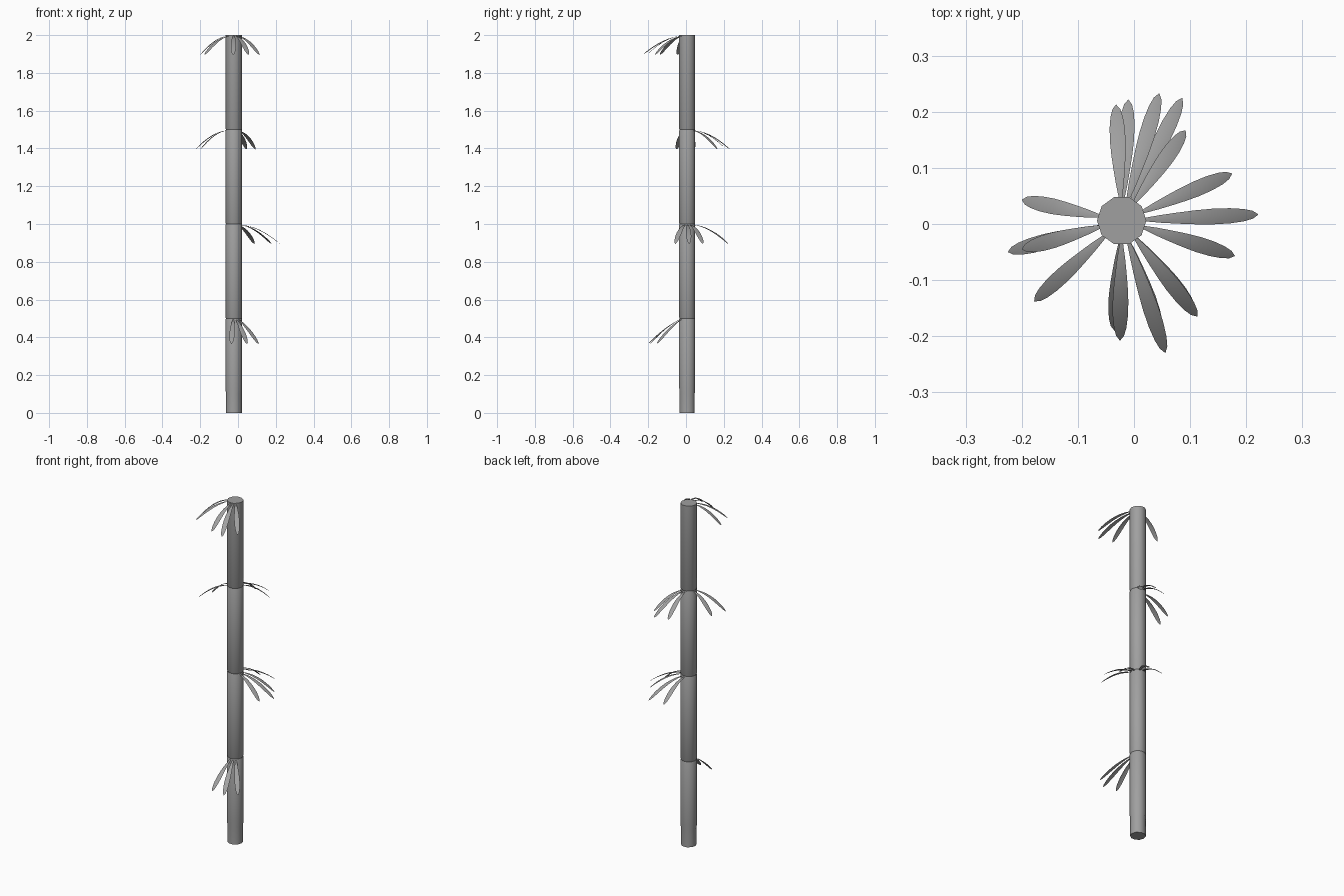
import bpy, bmesh, math
from mathutils import Vector

cube = bpy.data.objects.get("Cube")
if cube:
    bpy.data.objects.remove(cube, do_unlink=True)

CENTRE = Vector((-0.022, 0.006, 0))
RADIUS = 0.044
SIDES = 10

grey = bpy.data.materials.new("plain grey")
grey.use_nodes = True
colour = (0.35, 0.35, 0.35, 1)
grey.diffuse_color = colour
grey.node_tree.nodes["Principled BSDF"].inputs["Base Color"].default_value = colour


def finish(bm, name, angle):
    mesh = bpy.data.meshes.new(name)
    bm.to_mesh(mesh)
    bm.free()
    mesh.materials.append(grey)
    obj = bpy.data.objects.new(name, mesh)
    bpy.context.collection.objects.link(obj)
    bpy.ops.object.select_all(action='DESELECT')
    obj.select_set(True)
    bpy.context.view_layer.objects.active = obj
    bpy.ops.object.shade_smooth_by_angle(angle=math.radians(angle))
    return obj


# Stalk: ten-sided rod with a fine groove at every node
def build_stalk():
    profile = [(0.042, 0), (0.042, 0.1), (RADIUS, 0.13)]
    for node in (0.5, 1.0, 1.5):
        profile += [(RADIUS, node - 0.004), (RADIUS - 0.002, node), (RADIUS, node + 0.004)]
    profile.append((RADIUS, 2))
    bm = bmesh.new()
    rings = []
    for r, z in profile:
        angles = [math.tau * i / SIDES for i in range(SIDES)]
        rings.append([bm.verts.new(CENTRE + Vector((r * math.cos(a), r * math.sin(a), z)))
                      for a in angles])
    for low, high in zip(rings, rings[1:]):
        for i in range(SIDES):
            j = (i + 1) % SIDES
            bm.faces.new((low[i], low[j], high[j], high[i]))
    bm.faces.new(rings[0][::-1])
    bm.faces.new(rings[-1])
    finish(bm, "stalk", 45)


# Leaf: creased blade that arches outward from the stalk and droops to its tip
BLADE = [(0, 0.003), (0.15, 0.007), (0.3, 0.010), (0.45, 0.0125), (0.6, 0.014),
         (0.75, 0.0135), (0.87, 0.011), (0.95, 0.007)]


def build_leaf(name, tip, node, drop, slope):
    reach = Vector((tip[0], tip[1], 0)) - CENTRE
    out = reach.normalized()
    side = Vector((-out.y, out.x, 0))
    start = RADIUS - 0.004

    def spine(s):
        fall = drop * (slope * s + (1 - slope) * s * s)
        return CENTRE + out * (start + (reach.length - start) * s) + Vector((0, 0, node - 0.005 - fall))

    bm = bmesh.new()
    rows = []
    for s, half in BLADE:
        mid = spine(s)
        edge_drop = Vector((0, 0, -half * 0.2))
        rows.append([bm.verts.new(p) for p in
                     (mid - side * half + edge_drop, mid, mid + side * half + edge_drop)])
    for a, b in zip(rows, rows[1:]):
        for i in range(2):
            bm.faces.new((a[i], b[i], b[i + 1], a[i + 1]))
    end = bm.verts.new(spine(1))
    for i in range(2):
        bm.faces.new((rows[-1][i], end, rows[-1][i + 1]))
    finish(bm, name, 40)


# Leaf clusters: name, node height, droop, initial slope, tip positions
CLUSTERS = [
    ("top", 2.0, 0.1, 0.2,
     [(-0.2, -0.045), (-0.178, -0.138), (-0.025, -0.208), (0.056, -0.23), (0.113, -0.165)]),
    ("upper", 1.5, 0.1, 0.15,
     [(-0.225, -0.05), (-0.2, 0.043), (-0.032, 0.213), (0.045, 0.233), (0.092, 0.167)]),
    ("middle", 1.0, 0.1, 0.15,
     [(-0.01, 0.222), (0.086, 0.225), (0.175, 0.09), (0.222, 0.017), (0.18, -0.057)]),
    ("lower", 0.5, 0.13, 0.6,
     [(-0.035, -0.19), (0.048, -0.2), (0.108, -0.155)]),
]

build_stalk()
for label, node, drop, slope, tips in CLUSTERS:
    for n, tip in enumerate(tips, 1):
        build_leaf(f"{label}_leaf_{n}", tip, node, drop, slope)
